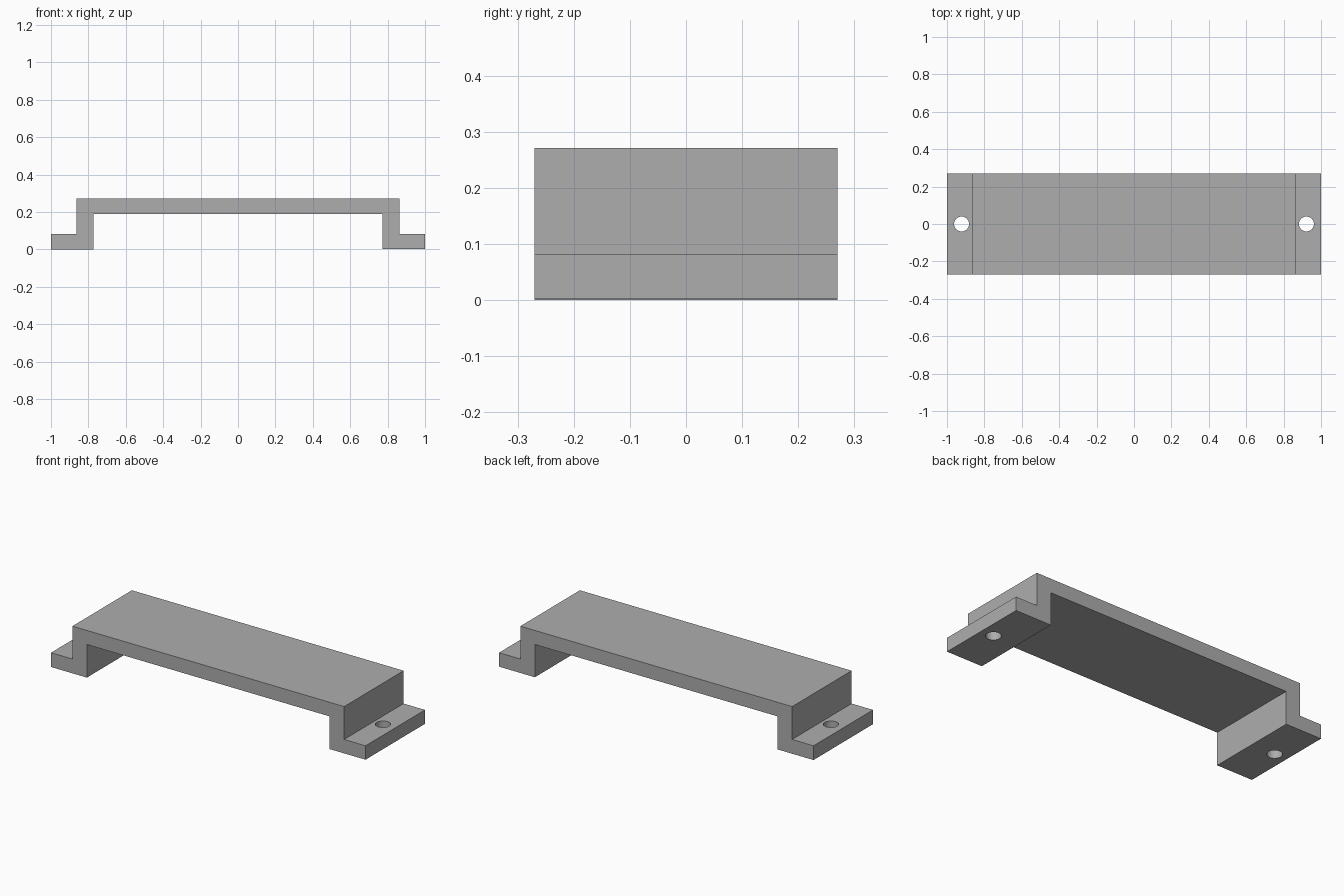
import bpy
import bmesh
import math

cube = bpy.data.objects.get("Cube")
if cube:
    bpy.data.objects.remove(cube, do_unlink=True)

HALF_DEPTH = 0.27
FOOT_TOP = 0.082
DECK_BOTTOM, DECK_TOP = 0.19, 0.271
HOLE_X, HOLE_RADIUS = 0.922, 0.04

# Plain grey finish
grey = bpy.data.materials.new("plain grey")
grey.use_nodes = True
colour = (0.42, 0.42, 0.42, 1)
grey.diffuse_color = colour
grey.node_tree.nodes["Principled BSDF"].inputs["Base Color"].default_value = colour


def half_profile(side, foot_bottom):
    """Outline from the deck underside, round the foot, to the deck top."""
    points = [(0.772, DECK_BOTTOM), (0.772, foot_bottom), (1, foot_bottom),
              (1, FOOT_TOP), (0.864, FOOT_TOP), (0.864, DECK_TOP)]
    return [(side * x, z) for x, z in points]


# Bracket: hat-shaped profile extruded front to back
outline = half_profile(1, 0.002) + half_profile(-1, 0)[::-1]
bm = bmesh.new()
face = bm.faces.new([bm.verts.new((x, -HALF_DEPTH, z)) for x, z in outline])
extruded = bmesh.ops.extrude_face_region(bm, geom=[face])["geom"]
bmesh.ops.translate(bm, vec=(0, 2 * HALF_DEPTH, 0),
                    verts=[v for v in extruded if isinstance(v, bmesh.types.BMVert)])
bmesh.ops.recalc_face_normals(bm, faces=bm.faces)
mesh = bpy.data.meshes.new("mounting_bracket")
bm.to_mesh(mesh)
bm.free()
mesh.materials.append(grey)
bracket = bpy.data.objects.new("mounting_bracket", mesh)
bpy.context.collection.objects.link(bracket)
bpy.context.view_layer.objects.active = bracket

# Screw holes through both feet
for side in (-1, 1):
    bpy.ops.mesh.primitive_cylinder_add(vertices=32, radius=HOLE_RADIUS, depth=0.3,
                                        location=(side * HOLE_X, 0, 0.04))
    cutter = bpy.context.object
    cutter.name = "screw_hole_cutter"
    cutter.hide_render = True
    cutter.data.materials.append(grey)
    cut = bracket.modifiers.new("screw_hole", "BOOLEAN")
    cut.operation = "DIFFERENCE"
    cut.solver = "EXACT"
    cut.object = cutter
    bpy.context.view_layer.objects.active = bracket
    bpy.ops.object.modifier_apply(modifier=cut.name)
    bpy.data.objects.remove(cutter, do_unlink=True)

# Smooth hole walls, sharp edges elsewhere
bpy.ops.object.select_all(action="DESELECT")
bracket.select_set(True)
bpy.context.view_layer.objects.active = bracket
bpy.ops.object.shade_smooth_by_angle(angle=math.radians(30))
